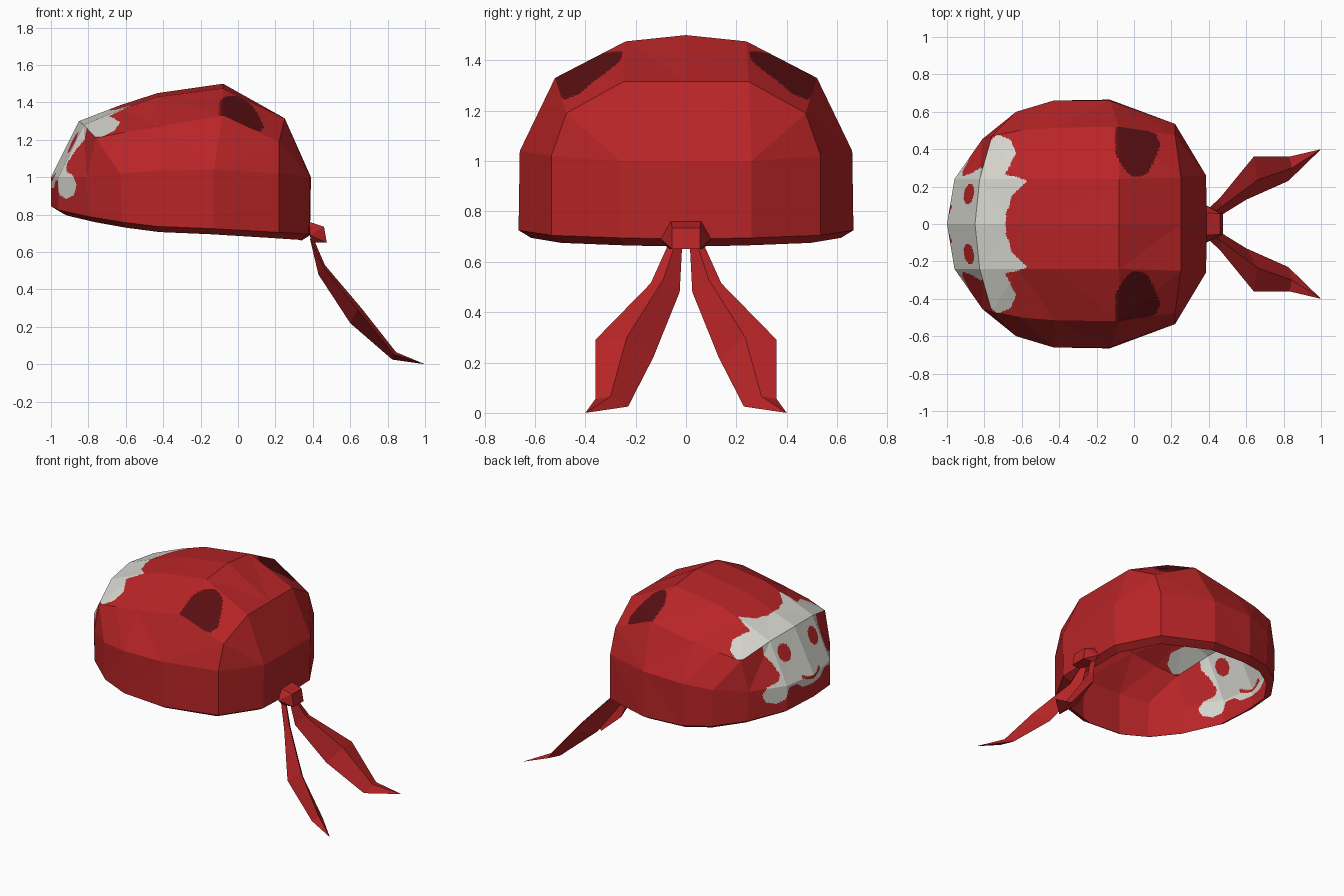
import bpy, bmesh
from mathutils import Vector
from mathutils.geometry import interpolate_bezier

if "Cube" in bpy.data.objects:
    bpy.data.objects.remove(bpy.data.objects["Cube"])


def material(name, rgb):
    m = bpy.data.materials.new(name)
    m.diffuse_color = (*rgb, 1)
    m.use_nodes = True
    m.node_tree.nodes["Principled BSDF"].inputs["Base Color"].default_value = m.diffuse_color
    return m


RED = material("red cloth", (0.48, 0.018, 0.020))
DARK = material("dark red spot", (0.10, 0.0045, 0.006))
WHITE = material("bone white", (0.66, 0.66, 0.61))


def finish(bm, name, mats):
    bmesh.ops.recalc_face_normals(bm, faces=bm.faces[:])
    me = bpy.data.meshes.new(name)
    bm.to_mesh(me)
    bm.free()
    for m in mats:
        me.materials.append(m)
    ob = bpy.data.objects.new(name, me)
    bpy.context.collection.objects.link(ob)
    return ob


def inside(poly, u, v):
    hit = False
    for (a, b), (c, d) in zip(poly, poly[1:] + poly[:1]):
        if (b > v) != (d > v) and u < a + (v - b) * (c - a) / (d - b):
            hit = not hit
    return hit


# Cap shell: half rings (+y side) running from front centre to back centre
crease = [(-.85, 0, 1.30), (-.825, .24, 1.28), (-.76, .47, 1.21), (-.61, .50, 1.24),
          (-.42, .515, 1.27), (-.08, .52, 1.33), (.22, .475, 1.19), (.25, .25, 1.315), (.25, 0, 1.315)]
middle = [(-1, 0, 1.0), (-.96, .24, 1.0), (-.81, .455, 1.0), (-.63, .60, 1.02),
          (-.43, .66, 1.035), (-.13, .66, 1.04), (.22, .535, 1.02), (.385, .26, 1.0), (.39, 0, 1.0)]
hem = [(-1, 0, .845), (-.96, .24, .825), (-.80, .46, .79), (-.62, .60, .76),
       (-.43, .66, .737), (-.13, .665, .725), (.22, .535, .705), (.38, .26, .695), (.385, 0, .69)]
lip = [(-.3 + (x + .3) * .93, y * .925, z - .03) for x, y, z in hem]
crown = [[(-.63, 0, 1.385), (-.43, 0, 1.45), (-.08, 0, 1.5)],
         [(-.62, .24, 1.365), (-.43, .24, 1.43), (-.08, .24, 1.475)]]
# lengthwise rows of the top patch, centre to crease
top_rows = [[crease[0], *crown[0], crease[8]],
            [crease[1], *crown[1], crease[7]],
            crease[2:7]]

bm = bmesh.new()
SIDE, FRONT, TOP = 0, 1, 2


def strip(row_a, row_b, patch_of):
    for s in (1, -1):
        for i in range(len(row_a) - 1):
            pts = [row_a[i], row_a[i + 1], row_b[i + 1], row_b[i]]
            f = bm.faces.new([bm.verts.new((x, s * y, z)) for x, y, z in pts])
            f.material_index = patch_of(i)


strip(crease, middle, lambda i: FRONT if i < 2 else SIDE)
strip(middle, hem, lambda i: FRONT if i < 2 else SIDE)
strip(hem, lip, lambda i: SIDE)
for a, b in zip(top_rows, top_rows[1:]):
    strip(a, b, lambda i: TOP)
bmesh.ops.remove_doubles(bm, verts=bm.verts[:], dist=1e-4)
bmesh.ops.recalc_face_normals(bm, faces=bm.faces[:])
bmesh.ops.triangulate(bm, faces=bm.faces[:])

# Fine flat grid on the painted patches so the emblem can be cut from faces
edges = {e for f in bm.faces if f.material_index != SIDE for e in f.edges}
bmesh.ops.subdivide_edges(bm, edges=list(edges), cuts=26, use_grid_fill=True)

# Half outlines: emblem on the crown (x, |y|), on the brow (|y|, z), side spot (x, |y|)
emblem_top = [(-.95, -.1), (-.95, .27), (-.83, .27), (-.80, .36), (-.77, .445), (-.73, .48),
              (-.66, .45), (-.63, .38), (-.67, .30), (-.69, .265), (-.62, .25), (-.57, .23),
              (-.655, .15), (-.665, .10), (-.685, .06), (-.685, -.1)]
emblem_front = [(-.1, 1.5), (-.1, .94), (.10, .945), (.15, .985), (.22, .98), (.25, .905),
                (.30, .885), (.36, .905), (.38, .96), (.35, 1.01), (.28, 1.03), (.255, 1.07),
                (.27, 1.14), (.30, 1.2), (.30, 1.5)]
spot = [(-.10, .55), (-.10, .38), (-.06, .30), (.0, .25), (.06, .26), (.10, .32),
        (.14, .42), (.12, .48), (.05, .51), (.02, .55)]

for f in bm.faces:
    x, y, z = f.calc_center_median()
    y = abs(y)
    patch, f.material_index = f.material_index, 0
    if patch == TOP:
        if inside(emblem_top, x, y):
            f.material_index = 2
        elif inside(spot, x, y):
            f.material_index = 1
    elif patch == FRONT and inside(emblem_front, y, z):
        eye = ((y - .16) / .055) ** 2 + ((z - 1.185) / .055) ** 2 < 1
        mouth = y < .10 and abs(z - .985 - 3.5 * y * y) < .011
        f.material_index = 0 if eye or mouth else 2
# merge the grid back into large flat faces
bmesh.ops.dissolve_limit(bm, angle_limit=0.002, verts=bm.verts[:], edges=bm.edges[:],
                         delimit={'MATERIAL'})
bmesh.ops.triangulate(bm, faces=bm.faces[:])
finish(bm, "cap_shell", [RED, DARK, WHITE])

# Knot: small flared block at the back hem
bm = bmesh.new()
for s in (1, -1):
    for x, y, z in [(.385, .06, .76), (.385, .10, .69), (.39, .065, .65),
                    (.46, .055, .735), (.475, .055, .65)]:
        bm.verts.new((x, s * y, z))
bmesh.ops.convex_hull(bm, input=bm.verts[:])
finish(bm, "knot", [RED])

# Tails: folded strips (inner edge, ridge, outer edge) ending in a point
sections = [[(.385, .015, .67), (.40, .04, .68), (.385, .07, .67)],
            [(.43, .025, .48), (.465, .09, .53), (.46, .14, .515)],
            [(.60, .13, .22), (.66, .235, .30), (.64, .36, .29)],
            [(.825, .23, .025), (.845, .30, .065), (.83, .36, .055)]]
tip = (1.0, .40, .0)
for s, name in ((1, "tail_left"), (-1, "tail_right")):
    bm = bmesh.new()
    rows = [[bm.verts.new((x, s * y, z)) for x, y, z in sec] for sec in sections]
    end = bm.verts.new((tip[0], s * tip[1], tip[2]))
    bm.faces.new(rows[0])
    for k in range(3):
        n = (k + 1) % 3
        for a, b in zip(rows, rows[1:]):
            bm.faces.new((a[k], a[n], b[n], b[k]))
        bm.faces.new((rows[-1][k], rows[-1][n], end))
    finish(bm, name, [RED])
